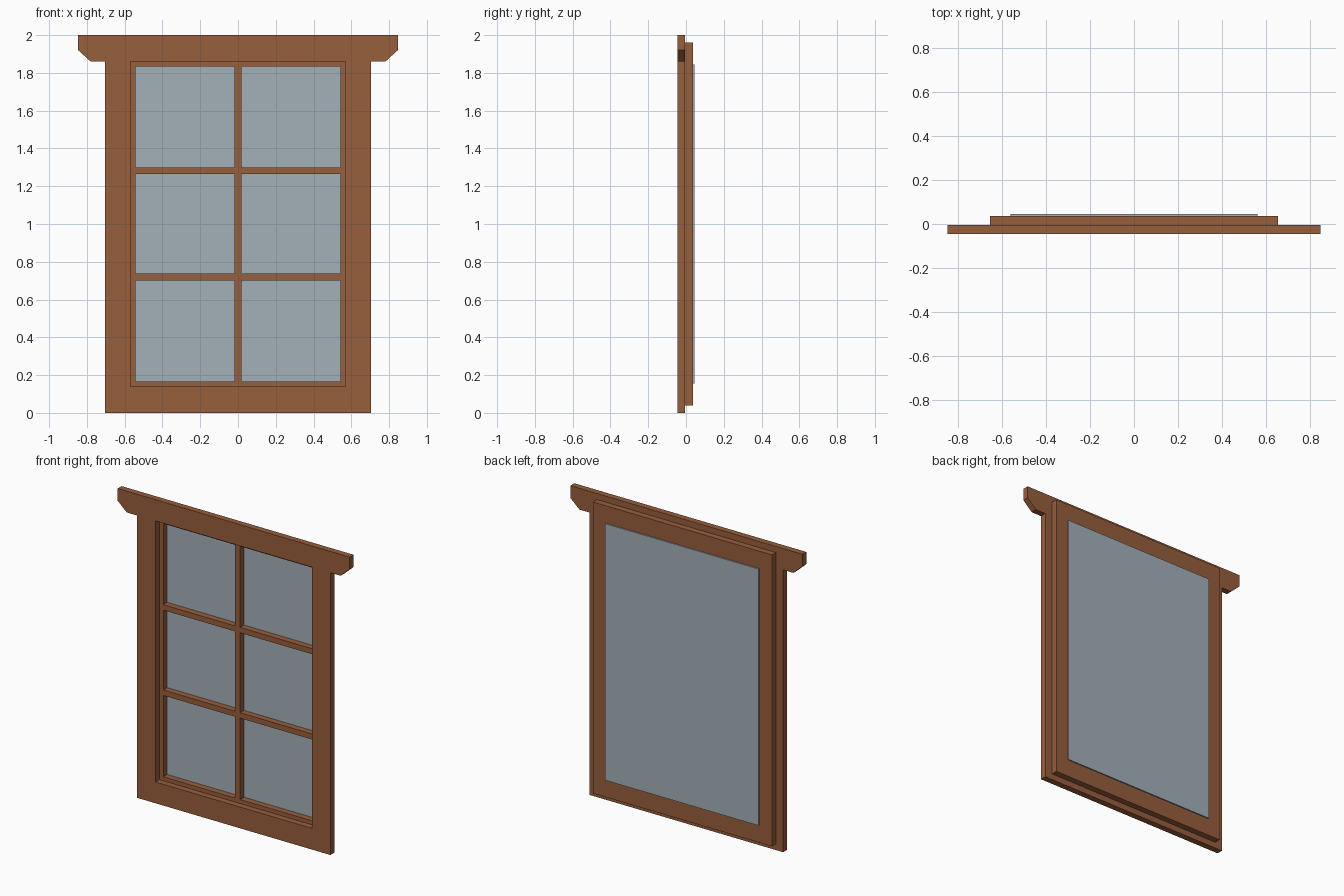
import bpy, bmesh

if "Cube" in bpy.data.objects:
    bpy.data.objects.remove(bpy.data.objects["Cube"])


def material(name, rgb):
    m = bpy.data.materials.new(name)
    m.diffuse_color = (*rgb, 1.0)
    m.use_nodes = True
    m.node_tree.nodes["Principled BSDF"].inputs["Base Color"].default_value = m.diffuse_color
    return m


wood = material("warm_brown_wood", (0.31, 0.112, 0.046))
glass = material("grey_blue_glass", (0.37, 0.44, 0.485))


def board(name, profile, y0, y1, mat):
    """Extrude an x/z outline from y0 to y1."""
    bm = bmesh.new()
    face = bm.faces.new([bm.verts.new((x, y0, z)) for x, z in profile])
    ext = bmesh.ops.extrude_face_region(bm, geom=[face])
    for v in ext["geom"]:
        if isinstance(v, bmesh.types.BMVert):
            v.co.y = y1
    bmesh.ops.recalc_face_normals(bm, faces=bm.faces)
    mesh = bpy.data.meshes.new(name)
    bm.to_mesh(mesh)
    bm.free()
    mesh.materials.append(mat)
    ob = bpy.data.objects.new(name, mesh)
    bpy.context.collection.objects.link(ob)
    return ob


def rect(name, x0, x1, z0, z1, y0, y1, mat=wood):
    return board(name, [(x0, z0), (x1, z0), (x1, z1), (x0, z1)], y0, y1, mat)


FRONT, MID, BACK, END = -0.045, -0.004, 0.037, 0.045

# outer casing: chamfered head, sill board, side boards
board("head_casing", [(-0.78, 1.86), (0.78, 1.86), (0.846, 1.92), (0.846, 2.0),
                      (-0.846, 2.0), (-0.846, 1.92)], FRONT, MID, wood)
rect("bottom_casing", -0.705, 0.705, 0.0, 0.14, FRONT, MID)
for side, s in (("left", -1), ("right", 1)):
    a, b = sorted((s * 0.57, s * 0.705))
    rect(side + "_casing", a, b, 0.14, 1.86, FRONT, MID)
    # sash stiles behind the casing
    a, b = sorted((s * 0.542, s * 0.652))
    rect(side + "_stile", a, b, 0.04, 1.96, MID, BACK)

# sash rails between the stiles
rect("bottom_rail", -0.542, 0.542, 0.04, 0.166, MID, BACK)
rect("top_rail", -0.542, 0.542, 1.834, 1.96, MID, BACK)

# glazing bars
rect("vertical_bar", -0.018, 0.018, 0.166, 1.834, MID, BACK)
for i, z in enumerate((0.72, 1.282)):
    for side, a, b in (("left", -0.542, -0.018), ("right", 0.018, 0.542)):
        rect(f"{side}_cross_bar_{i + 1}", a, b, z - 0.018, z + 0.018, MID, BACK)

# single pane fixed to the back
rect("glass_pane", -0.56, 0.56, 0.155, 1.845, BACK, END, glass)
